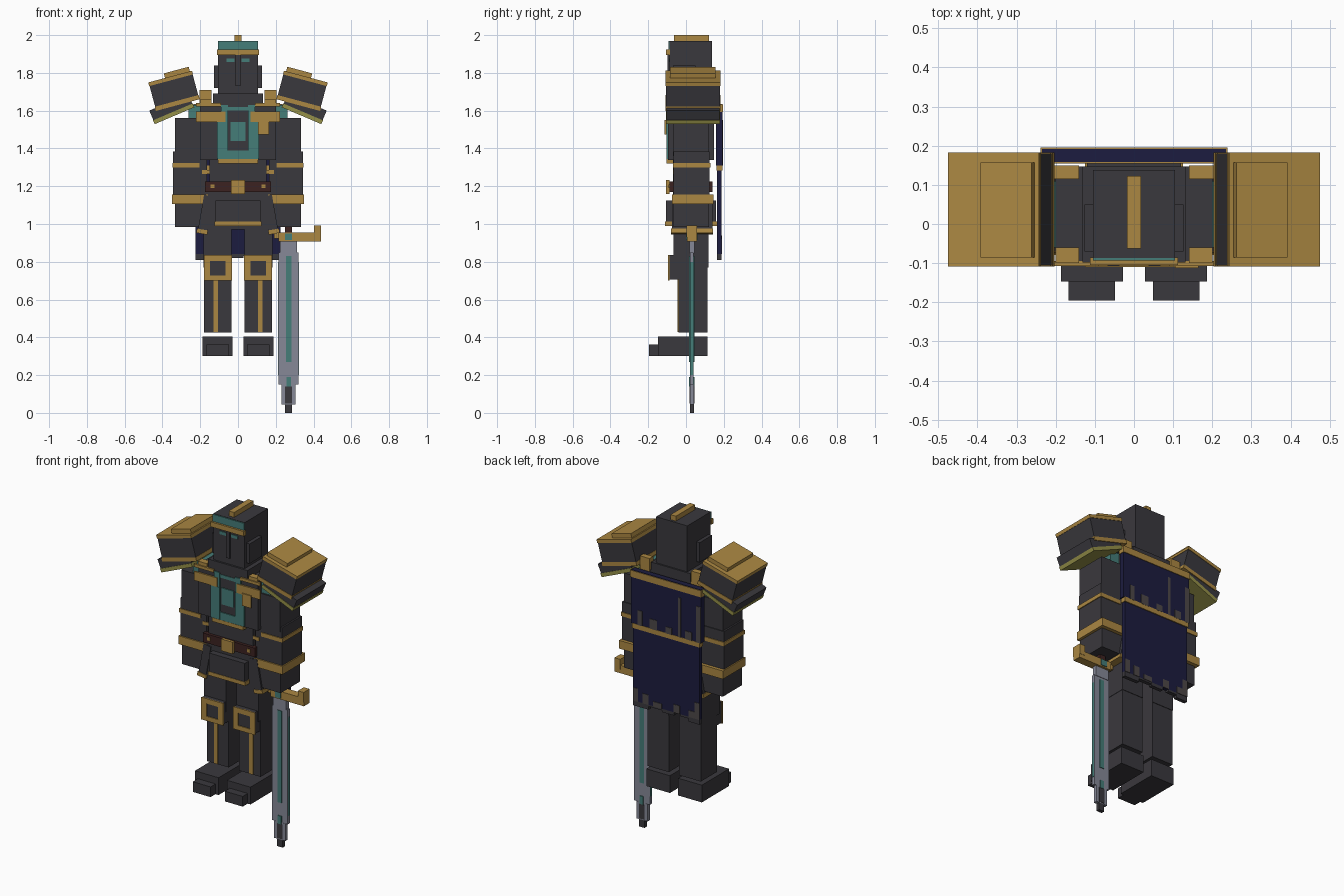
import bpy, bmesh, math
from mathutils import Matrix, Vector

cube = bpy.data.objects.get("Cube")
if cube:
    bpy.data.objects.remove(cube, do_unlink=True)


def material(name, rgb):
    m = bpy.data.materials.new(name)
    m.use_nodes = True
    m.diffuse_color = (*rgb, 1)
    m.node_tree.nodes["Principled BSDF"].inputs["Base Color"].default_value = (*rgb, 1)
    return m


DARK = material("dark steel", (0.042, 0.040, 0.047))
GOLD = material("old gold", (0.41, 0.245, 0.055))
TEAL = material("teal", (0.06, 0.205, 0.19))
NAVY = material("navy cloth", (0.012, 0.012, 0.050))
BROWN = material("brown leather", (0.045, 0.016, 0.015))
OLIVE = material("olive gold", (0.30, 0.28, 0.065))
BLADE = material("pale steel", (0.24, 0.25, 0.31))
GREY = material("worn grey", (0.075, 0.066, 0.066))


def box(name, mat, x, y, z, tilt=0, pivot=None, side=1):
    """Box from (min, max) ranges, tilted about the y axis; side=-1 mirrors it in x."""
    bm = bmesh.new()
    bmesh.ops.create_cube(bm, size=1)
    size = Vector((x[1] - x[0], y[1] - y[0], z[1] - z[0]))
    mid = Vector((x[0] + x[1], y[0] + y[1], z[0] + z[1])) / 2
    bmesh.ops.transform(bm, matrix=Matrix.Translation(mid) @ Matrix.Diagonal((*size, 1)), verts=bm.verts)
    if tilt:
        p = Vector(pivot) if pivot else mid
        bmesh.ops.rotate(bm, cent=p, matrix=Matrix.Rotation(math.radians(tilt), 3, 'Y'), verts=bm.verts)
    if side < 0:
        bmesh.ops.scale(bm, vec=(-1, 1, 1), verts=bm.verts)
        bmesh.ops.reverse_faces(bm, faces=bm.faces)
    me = bpy.data.meshes.new(name)
    bm.to_mesh(me)
    bm.free()
    me.materials.append(mat)
    ob = bpy.data.objects.new(name, me)
    bpy.context.collection.objects.link(ob)
    return ob


def pair(name, *args, **kw):
    box("left_" + name, *args, **kw)
    box("right_" + name, *args, side=-1, **kw)


# Helmet
box("helmet", DARK, (-.105, .105), (-.087, .138), (1.68, 1.97))
box("helmet_crest", GOLD, (-.018, .018), (-.063, .123), (1.97, 2.0))
box("helmet_brow", GOLD, (-.112, .112), (-.105, -.085), (1.895, 1.925))
box("helmet_forehead", TEAL, (-.105, .105), (-.093, -.087), (1.925, 1.968))
box("nose_guard", DARK, (-.012, .012), (-.098, -.087), (1.73, 1.895))
pair("eye", TEAL, (.018, .062), (-.091, -.087), (1.858, 1.877))
pair("ear_plate", DARK, (.105, .127), (-.07, .05), (1.72, 1.84))

# Torso
box("collar", DARK, (-.132, .132), (-.098, .147), (1.62, 1.69))
box("chest", DARK, (-.2, .2), (-.095, .147), (1.34, 1.64))
box("waist", DARK, (-.15, .15), (-.07, .125), (1.13, 1.34))
box("waist_trim", GOLD, (-.105, .105), (-.102, -.065), (1.32, 1.343))
pair("chest_strip", TEAL, (.052, .112), (-.104, -.095), (1.345, 1.54))
pair("chest_strip_top", TEAL, (.052, .09), (-.103, -.095), (1.54, 1.63))
box("chest_gem", TEAL, (-.04, .04), (-.101, -.095), (1.44, 1.54))
box("chest_top_bar", TEAL, (-.052, .052), (-.101, -.095), (1.60, 1.62))
box("chest_low_bar", TEAL, (-.052, .052), (-.101, -.095), (1.343, 1.39))
pair("chest_gold_band", GOLD, (.066, .222), (-.107, -.098), (1.54, 1.595))
pair("chest_top_trim", GOLD, (.09, .222), (-.107, -.095), (1.622, 1.64))
box("chest_badge", GOLD, (.105, .165), (-.113, -.104), (1.475, 1.55))
pair("cape_clasp", GOLD, (.14, .205), (.115, .15), (1.63, 1.71))
pair("shoulder_strap", GOLD, (.14, .2), (-.1, -.06), (1.64, 1.66))

# Belt and hip armour
box("belt", BROWN, (-.175, .175), (-.088, .14), (1.17, 1.225))
box("belt_buckle", GOLD, (-.038, .038), (-.107, -.088), (1.16, 1.232))
pair("belt_stud", GOLD, (.125, .145), (-.093, -.088), (1.19, 1.21))
box("hips", DARK, (-.17, .17), (-.07, .125), (.97, 1.17))
for end, y in (("front", (-.107, -.07)), ("back", (.125, .16))):
    box(end + "_skirt_plate", DARK, (-.12, .12), y, (1.0, 1.125))
    box(end + "_skirt_trim", GOLD, (-.125, .125), (y[0] - .003, y[1] + .003), (.99, 1.013))
pair("side_skirt_plate", DARK, (.13, .18), (-.075, .14), (.965, 1.15), tilt=-10, pivot=(.155, 0, 1.15))
pair("side_skirt_trim", GOLD, (.127, .186), (-.079, .144), (.945, .968), tilt=-10, pivot=(.155, 0, 1.15))

# Arms
pair("upper_arm", DARK, (.195, .333), (-.07, .12), (1.36, 1.56))
pair("shoulder_joint", TEAL, (.2, .262), (-.06, .11), (1.56, 1.63))
pair("forearm", DARK, (.165, .343), (-.065, .125), (1.14, 1.385))
pair("elbow_trim", GOLD, (.205, .348), (-.07, .13), (1.298, 1.322))
pair("forearm_trim", GOLD, (.15, .19), (-.069, -.06), (1.265, 1.285))
pair("wrist_trim", GOLD, (.16, .35), (-.073, .145), (1.105, 1.155))
pair("hand", DARK, (.165, .333), (-.065, .122), (.985, 1.105))

# Pauldrons: a tilted box with trims, a cap, and a steeper lower plate
C = (.339, 0, 1.705)
pair("pauldron", DARK, (.221, .457), (-.106, .18), (1.63, 1.78), tilt=15, pivot=C)
pair("pauldron_top_trim", GOLD, (.219, .459), (-.109, .183), (1.763, 1.783), tilt=15, pivot=C)
pair("pauldron_low_trim", GOLD, (.219, .459), (-.109, .183), (1.627, 1.65), tilt=15, pivot=C)
pair("pauldron_cap", GOLD, (.231, .367), (-.085, .157), (1.783, 1.808), tilt=15, pivot=C)
L = (.352, 0, 1.61)
pair("pauldron_flap", DARK, (.240, .464), (-.104, .178), (1.59, 1.647), tilt=23, pivot=L)
pair("pauldron_flap_trim", OLIVE, (.238, .466), (-.107, .181), (1.570, 1.592), tilt=23, pivot=L)

# Legs
pair("thigh", DARK, (.035, .182), (-.065, .118), (.77, .97))
pair("knee_plate", DARK, (.037, .177), (-.09, -.03), (.705, .835))
for n, x, z in (("outer", (.147, .181), (.70, .835)), ("inner", (.033, .067), (.70, .835)),
                ("top", (.067, .147), (.805, .835)), ("bottom", (.067, .147), (.70, .728))):
    pair("knee_frame_" + n, GOLD, x, (-.095, -.088), z)
pair("shin", DARK, (.035, .18), (-.04, .115), (.425, .77))
pair("shin_stripe", GOLD, (.105, .131), (-.045, -.04), (.427, .705))
pair("foot", DARK, (.028, .187), (-.147, .115), (.3, .405))
pair("toe", DARK, (.048, .168), (-.195, -.147), (.3, .362))

# Cape in two tiers, with worn hems
box("upper_cape", NAVY, (-.235, .235), (.158, .192), (1.31, 1.635))
box("upper_cape_trim", GOLD, (-.239, .239), (.154, .196), (1.592, 1.632))
box("lower_cape", NAVY, (-.224, .224), (.165, .188), (.84, 1.31))
box("lower_cape_trim", GOLD, (-.228, .228), (.161, .194), (1.283, 1.312))
tiers = (("upper", 1.31, .192, ((-.235, -.205, .22), (-.175, -.13, .05), (-.1, -.082, .24),
                                (-.04, .0, .04), (.06, .11, .06), (.16, .19, .09))),
         ("lower", .84, .188, ((-.224, -.19, .1), (-.19, -.15, .04), (-.09, -.05, .05),
                               (.03, .09, .03), (.12, .16, .06), (.19, .224, .08))))
for tier, z, y, patches in tiers:
    for i, (x0, x1, h) in enumerate(patches):
        box(f"{tier}_cape_worn_{i}", GREY, (x0, x1), (y, y + .003), (z, z + h))
for i, (x0, x1, drop) in enumerate(((-.224, -.15, .03), (-.15, -.09, .012), (-.05, .03, .02),
                                    (.03, .12, .01), (.12, .224, .03))):
    box(f"cape_hem_{i}", DARK, (x0, x1), (.165, .188), (.84 - drop, .84))

# Sword
box("sword_grip", BROWN, (.248, .287), (.012, .05), (.95, 1.0))
box("sword_guard", GOLD, (.215, .44), (.005, .057), (.907, .955))
box("sword_guard_tip", GOLD, (.19, .215), (.015, .047), (.922, .955))
box("sword_guard_hook", GOLD, (.402, .44), (.003, .059), (.93, .992))
box("sword_gem", TEAL, (.248, .286), (0, .062), (.914, .95))
box("blade_root", BLADE, (.222, .312), (.018, .044), (.845, .907))
box("blade", BLADE, (.214, .32), (.021, .041), (.15, .848))
box("blade_fuller", TEAL, (.253, .282), (.017, .045), (.27, .83))
box("blade_left_edge", TEAL, (.32, .322), (.022, .040), (.2, .8))
box("blade_right_edge", TEAL, (.212, .214), (.022, .040), (.2, .8))
box("blade_end", BLADE, (.229, .305), (.02, .042), (.045, .15))
box("blade_end_core", DARK, (.25, .287), (.018, .044), (.05, .14))
box("blade_end_gem", TEAL, (.256, .28), (.016, .046), (.14, .19))
box("blade_point", DARK, (.25, .287), (.02, .042), (0, .045))
